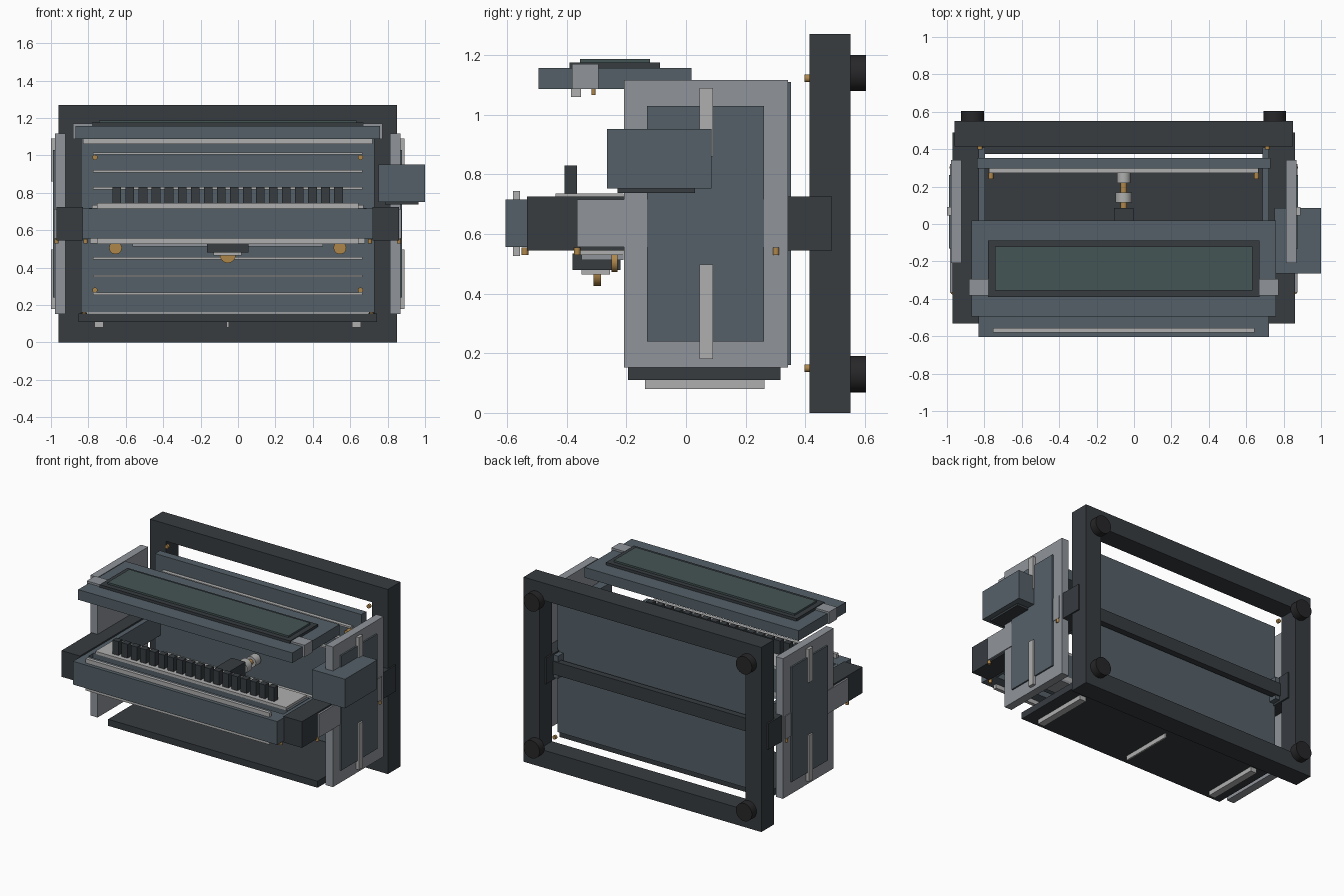
import bpy, math

if "Cube" in bpy.data.objects:
    bpy.data.objects.remove(bpy.data.objects["Cube"])

CX = -0.055  # symmetry plane of the main body


def mat(name, r, g, b):
    m = bpy.data.materials.new(name)
    m.diffuse_color = (r, g, b, 1)
    m.use_nodes = True
    m.node_tree.nodes["Principled BSDF"].inputs["Base Color"].default_value = m.diffuse_color
    return m


DARK = mat("dark_metal", .038, .045, .051)
BLUE = mat("blue_grey", .09, .118, .14)
LIGHT = mat("light_grey", .28, .30, .33)
SILVER = mat("silver", .42, .43, .42)
BRASS = mat("brass", .43, .24, .07)
GLASS = mat("glass", .06, .09, .09)
BLACK = mat("rubber", .02, .02, .022)


def box(name, m, x, y, z):
    """Box from (min, max) ranges; x is relative to the symmetry plane."""
    bpy.ops.mesh.primitive_cube_add(size=1, location=(CX + sum(x) / 2, sum(y) / 2, sum(z) / 2))
    o = bpy.context.object
    o.name = name
    o.scale = (x[1] - x[0], y[1] - y[0], z[1] - z[0])
    bpy.ops.object.transform_apply(location=False, rotation=False, scale=True)
    o.data.materials.append(m)
    return o


def pair(name, m, x, y, z):
    """Box plus its mirror image on the left side."""
    box(name + "_right", m, x, y, z)
    box(name + "_left", m, (-x[1], -x[0]), y, z)


def cyl(name, m, r, length, loc, axis="y", sides=24):
    rot = {"x": (0, math.pi / 2, 0), "y": (math.pi / 2, 0, 0), "z": (0, 0, 0)}[axis]
    bpy.ops.mesh.primitive_cylinder_add(vertices=sides, radius=r, depth=length,
                                        location=(CX + loc[0], loc[1], loc[2]), rotation=rot)
    o = bpy.context.object
    o.name = name
    o.data.materials.append(m)
    bpy.ops.object.shade_smooth_by_angle()
    return o


# rear frame with rubber feet and brass screws
pair("rear_frame_side", DARK, (.785, .905), (.415, .552), (0, 1.27))
box("rear_frame_top", DARK, (-.785, .785), (.415, .552), (1.15, 1.27))
box("rear_frame_bottom", DARK, (-.785, .785), (.415, .552), (0, .12))
for sx in (-1, 1):
    for z in (.13, 1.14):
        cyl("rear_foot", BLACK, .061, .055, (sx * .808, .576, z), sides=32)
    for z in (.15, 1.122):
        cyl("frame_screw", BRASS, .013, .018, (sx * .768, .407, z), sides=16)
    for z in (.28, .99):
        cyl("panel_screw", BRASS, .014, .06, (sx * .71, .27, z), sides=16)

# back panel with thin rods
box("back_panel", BLUE, (-.785, .785), (.298, .352), (.16, 1.11))
for z in (.26, .355, .45, .825, .915, 1.01):
    box("panel_rod", SILVER, (-.72, .72), (.273, .3), (z - .006, z + .006))
box("rear_rail", DARK, (-.785, .785), (.375, .418), (.585, .675))

# side plates with raised panels and strips
pair("side_plate", LIGHT, (.868, .923), (-.208, .342), (.153, 1.117))
pair("side_panel", BLUE, (.92, .933), (-.131, .261), (.24, 1.03))
pair("side_strip_upper", SILVER, (.92, .944), (.045, .09), (.86, 1.09))
pair("side_strip_lower", SILVER, (.92, .944), (.045, .09), (.18, .497))

# horizontal carriage: side rails, pads, front beam
pair("side_rail", DARK, (.775, .915), (-.533, .49), (.545, .725))
pair("side_rail_pad", LIGHT, (.9, .928), (-.365, .32), (.556, .715))
pair("inner_rail", BLUE, (.742, .778), (-.5, .41), (.56, .715))
box("front_beam", BLUE, (-.777, .777), (-.605, -.49), (.556, .716))
box("beam_top_strip", SILVER, (-.7, .7), (-.58, -.556), (.714, .745))
box("beam_bottom_strip", SILVER, (-.7, .7), (-.58, -.556), (.527, .558))
for sx in (-1, 1):
    for x, y in ((.76, -.54), (.915, -.365), (.921, .302)):
        cyl("rail_screw", BRASS, .011, .024, (sx * x, y, .542), "z", 16)

# deck and key row
box("deck_body", BLUE, (-.742, .742), (-.437, -.21), (.555, .718))
box("deck_top", SILVER, (-.725, .725), (-.437, -.21), (.716, .735))
box("deck_underside", SILVER, (-.735, .735), (-.37, -.21), (.53, .558))
for i in range(18):
    x = (i - 8.5) * .0697
    box("key", DARK, (x - .023, x + .023), (-.407, -.365), (.73, .83))

# hanging mechanism under the deck
box("underside_plate", LIGHT, (-.51, .51), (-.35, -.21), (.512, .532))
box("center_block", DARK, (-.11, .11), (-.38, -.22), (.48, .535))
box("center_block_plate", SILVER, (-.075, .075), (-.35, -.255), (.464, .482))
cyl("center_wheel", BRASS, .042, .026, (0, -.298, .467))
for sx in (-1, 1):
    cyl("side_wheel", BRASS, .034, .02, (sx * .6, -.24, .506))

# spindle linking carriage and panel
box("spindle_block", DARK, (-.053, .053), (-.215, .085), (.56, .67))
cyl("spindle_shaft", BRASS, .018, .24, (0, .18, .605))
cyl("spindle_front_collar", SILVER, .044, .055, (0, .142, .605))
cyl("spindle_rear_collar", SILVER, .037, .055, (0, .247, .605))

# upper display tray
box("upper_tray", BLUE, (-.815, .815), (-.495, .018), (1.087, 1.157))
box("screen_bezel", DARK, (-.725, .725), (-.39, -.088), (1.15, 1.175))
box("screen_glass", GLASS, (-.688, .688), (-.355, -.12), (1.17, 1.187))
pair("tray_clip", LIGHT, (.725, .828), (-.382, -.293), (1.087, 1.17))
box("tray_under_bar", SILVER, (-.775, .775), (-.385, -.352), (1.06, 1.09))
for sx in (-1, 1):
    cyl("tray_screw", BRASS, .007, .025, (sx * .7, -.31, 1.078), "z", 12)

# lower tray with underside runners
box("lower_tray", DARK, (-.797, .797), (-.195, .317), (.11, .155))
pair("tray_runner", SILVER, (.665, .712), (-.138, .264), (.08, .112))
box("tray_center_runner", SILVER, (-.006, .006), (-.13, .24), (.08, .112))

# drive housing on the right side
box("drive_housing", BLUE, (.805, 1.055), (-.265, .085), (.752, .952))
box("drive_base", DARK, (.84, 1.02), (-.23, .03), (.738, .754))
cyl("drive_screw", BRASS, .011, .016, (.9, -.035, .733), "z", 16)
